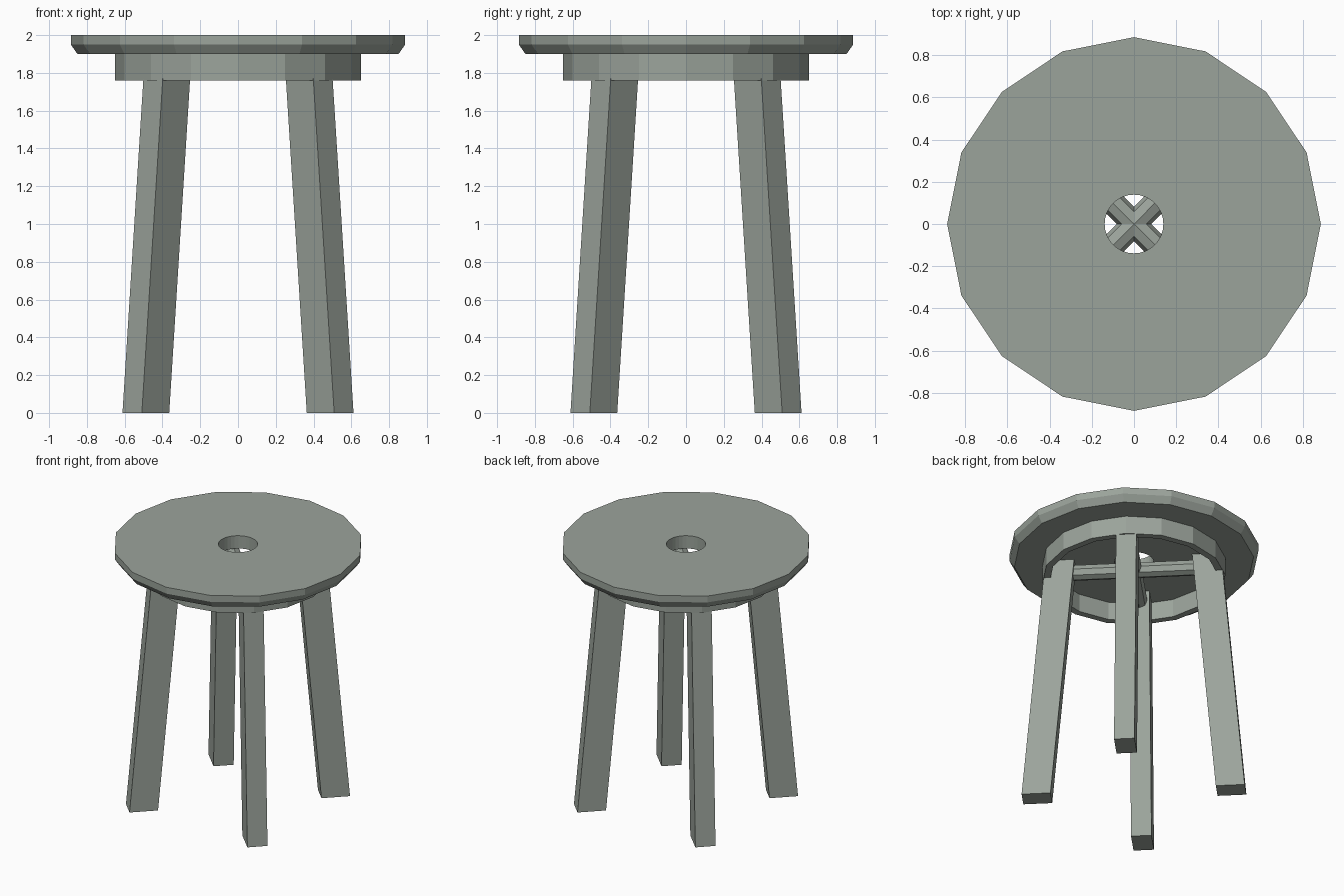
import bpy, bmesh, math
from mathutils import Matrix, Vector

if "Cube" in bpy.data.objects:
    bpy.data.objects.remove(bpy.data.objects["Cube"])

paint = bpy.data.materials.new("grey_green_paint")
paint.diffuse_color = (0.33, 0.37, 0.33, 1)
paint.use_nodes = True
paint.node_tree.nodes["Principled BSDF"].inputs["Base Color"].default_value = paint.diffuse_color


def make_object(name, bm):
    bmesh.ops.recalc_face_normals(bm, faces=bm.faces)
    mesh = bpy.data.meshes.new(name)
    bm.to_mesh(mesh)
    bm.free()
    mesh.materials.append(paint)
    obj = bpy.data.objects.new(name, mesh)
    bpy.context.collection.objects.link(obj)
    return obj


def lathe(name, profile, sides, closed=False):
    """Turn (radius, z) points round z; open profiles are capped, closed ones make a ring."""
    bm = bmesh.new()
    rings = [[bm.verts.new((r * math.cos(2 * math.pi * i / sides),
                            r * math.sin(2 * math.pi * i / sides), z))
              for i in range(sides)] for r, z in profile]
    pairs = list(zip(rings, rings[1:]))
    if closed:
        pairs.append((rings[-1], rings[0]))
    else:
        bm.faces.new(rings[0])
        bm.faces.new(rings[-1])
    for a, b in pairs:
        for i in range(sides):
            j = (i + 1) % sides
            bm.faces.new((a[i], a[j], b[j], b[i]))
    return make_object(name, bm)


# Seat: 16-sided disc with a bevelled underside and a round hole
seat = lathe("seat", [(0.85, 1.90), (0.885, 1.95), (0.885, 2.0)], 16)
cutter = lathe("hole_cutter", [(0.139, 1.8), (0.139, 2.1)], 32)
cutter.hide_render = True
cut = seat.modifiers.new("hole", 'BOOLEAN')
cut.operation = 'DIFFERENCE'
cut.solver = 'EXACT'
cut.object = cutter
bpy.context.view_layer.objects.active = seat
bpy.ops.object.modifier_apply(modifier=cut.name)
bpy.data.objects.remove(cutter)

# Apron ring under the seat
lathe("apron_ring", [(0.65, 1.76), (0.65, 1.902), (0.60, 1.902), (0.60, 1.76)], 16, closed=True)

# Splayed legs on the diagonals, with level ends
for k, name in enumerate(("back_right", "back_left", "front_left", "front_right")):
    bm = bmesh.new()
    bmesh.ops.create_cube(bm, size=1)
    for v in bm.verts:
        z = 0 if v.co.z < 0 else 1.902
        v.co = Vector((0.69 - 0.0885 * z + v.co.x * 0.205, v.co.y * 0.145, z))
    bm.transform(Matrix.Rotation(math.radians(45 + 90 * k), 4, 'Z'))
    make_object(name + "_leg", bm)

# Crossed octagonal stretchers joining opposite legs, ridge upwards
for k, name in enumerate(("first_stretcher", "second_stretcher")):
    bm = bmesh.new()
    bmesh.ops.create_cone(bm, cap_ends=True, segments=8, radius1=0.057, radius2=0.057, depth=1.0)
    bm.transform(Matrix.Translation((0, 0, 1.83))
                 @ Matrix.Rotation(math.radians(45 + 90 * k), 4, 'Z')
                 @ Matrix.Rotation(math.radians(90), 4, 'Y'))
    make_object(name, bm)
